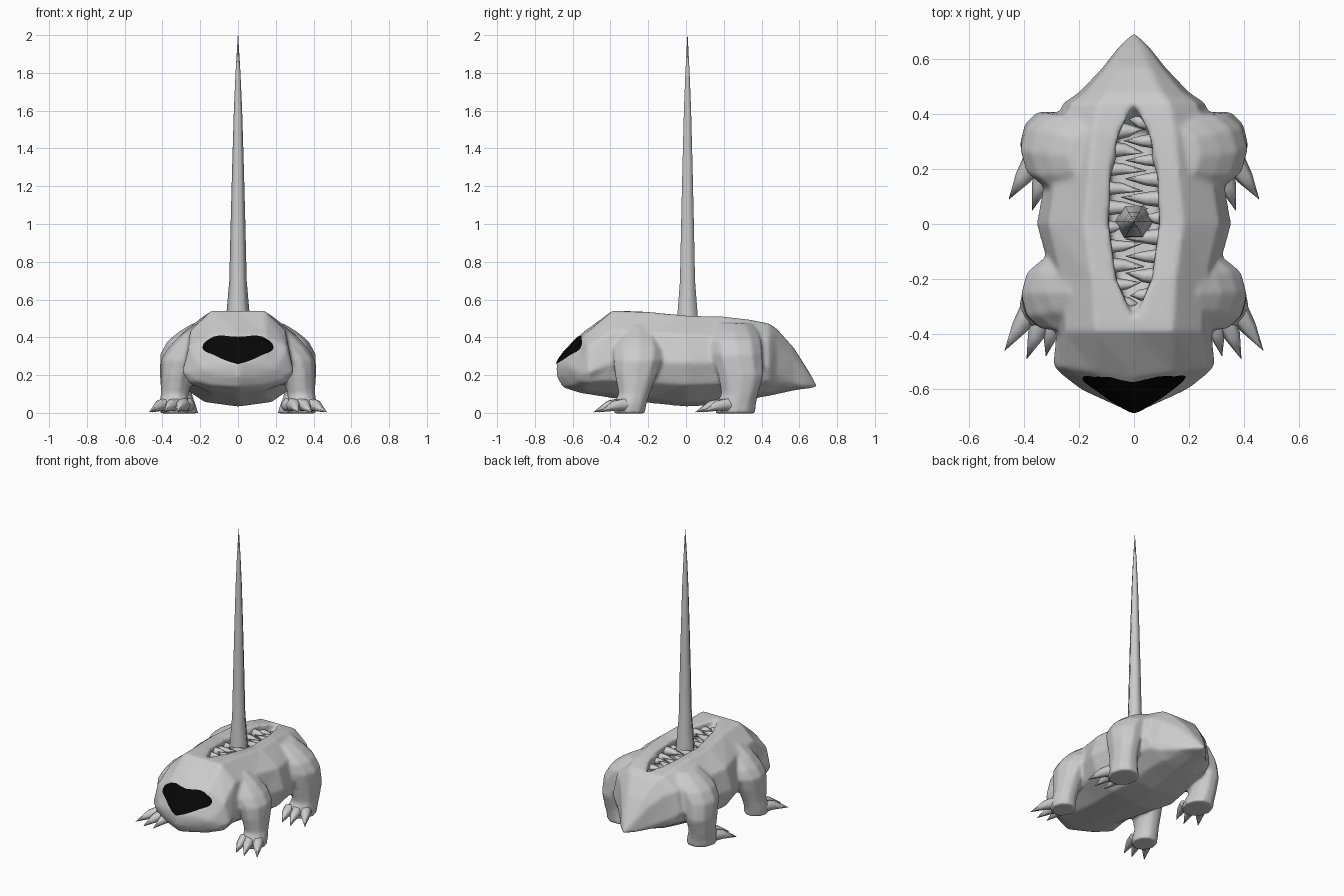
import bpy, bmesh, math, random
from mathutils import Vector
from mathutils.bvhtree import BVHTree

random.seed(4)
if "Cube" in bpy.data.objects:
    bpy.data.objects.remove(bpy.data.objects["Cube"])


def material(name, value):
    mat = bpy.data.materials.new(name)
    mat.use_nodes = True
    colour = (value, value, value, 1)
    mat.diffuse_color = colour
    mat.node_tree.nodes["Principled BSDF"].inputs["Base Color"].default_value = colour
    return mat


GREY = material("plain grey", 0.6)
BLACK = material("nose black", 0.002)


def finish(bm, name, mat, angle=70):
    bmesh.ops.remove_doubles(bm, verts=bm.verts, dist=0.0005)
    bmesh.ops.recalc_face_normals(bm, faces=bm.faces)
    mesh = bpy.data.meshes.new(name)
    bm.to_mesh(mesh)
    bm.free()
    mesh.materials.append(mat)
    obj = bpy.data.objects.new(name, mesh)
    bpy.context.collection.objects.link(obj)
    bpy.ops.object.select_all(action="DESELECT")
    obj.select_set(True)
    bpy.context.view_layer.objects.active = obj
    bpy.ops.object.shade_smooth_by_angle(angle=math.radians(angle))
    return obj


def loft(bm, rings, caps=True):
    """Skin a list of equally long point rings."""
    rows = [[bm.verts.new(p) for p in ring] for ring in rings]
    n = len(rows[0])
    for a, b in zip(rows, rows[1:]):
        for i in range(n):
            j = (i + 1) % n
            bm.faces.new((a[i], a[j], b[j], b[i]))
    if caps:
        bm.faces.new(rows[0])
        bm.faces.new(rows[-1])


def ellipse(cx, cy, z, rx, ry, sides):
    turns = [2 * math.pi * i / sides for i in range(sides)]
    return [(cx + rx * math.cos(t), cy + ry * math.sin(t), z) for t in turns]


def spike(bm, start, middle, tip, radius, sides=6):
    """Bent cone used for claws and teeth."""
    pts = [Vector(p) for p in (start, middle, tip)]
    along = (pts[2] - pts[0]).normalized()
    side = along.cross(Vector((0, 0, 1))).normalized()
    up = side.cross(along)
    rings = []
    for p, r in zip(pts, (radius, radius * 0.75, 0.001)):
        turns = [2 * math.pi * i / sides for i in range(sides)]
        rings.append([p + r * (side * math.cos(t) + up * math.sin(t)) for t in turns])
    loft(bm, rings)


# Body: y, half width, bottom, top, widest height, forward bow, lip half width
STATIONS = [
    (-0.690, 0.19, 0.235, 0.235, 0.5, 0.45, 0),
    (-0.685, 0.21, 0.19, 0.27, 0.5, 0.45, 0),
    (-0.655, 0.26, 0.135, 0.315, 0.4, 0.40, 0),
    (-0.56, 0.295, 0.105, 0.415, 0.35, 0.15, 0),
    (-0.39, 0.285, 0.078, 0.54, 0.4, 0, 0),
    (-0.35, 0.285, 0.073, 0.54, 0.42, 0, 0),
    (-0.20, 0.30, 0.053, 0.535, 0.45, 0, 0.065),
    (0.0, 0.355, 0.033, 0.516, 0.48, 0, 0.092),
    (0.20, 0.32, 0.043, 0.51, 0.48, 0, 0.085),
    (0.33, 0.30, 0.07, 0.495, 0.45, 0, 0.055),
    (0.44, 0.26, 0.09, 0.472, 0.4, 0, 0),
    (0.48, 0.20, 0.098, 0.445, 0.3, 0, 0),
    (0.57, 0.115, 0.118, 0.345, 0.2, 0, 0),
    (0.64, 0.06, 0.128, 0.235, 0.1, 0, 0),
    (0.70, 0, 0.135, 0.135, 0.5, 0, 0),
]


def body_ring(y, w, bottom, top, widest, bow, lip):
    h = top - bottom
    floor = top - (0.13 if lip else 0)
    half = [(0, bottom), (0.5 * w, bottom + 0.05 * h),
            (0.88 * w, bottom + widest * 0.5 * h), (w, bottom + widest * h),
            (0.88 * w, top - 0.22 * h), (0.5 * w, top),
            (lip, top - 0.1 * lip), (lip, floor), (0, floor)]
    full = half + [(-x, z) for x, z in half[-2:0:-1]]
    return [(x, y + bow * abs(x), z) for x, z in full]


# Legs: rings of height, centre x, centre y, radius x, radius y
FRONT_LEG = [(-0.003, 0.335, -0.30, 0.08, 0.085), (0.05, 0.34, -0.295, 0.078, 0.09),
             (0.10, 0.335, -0.275, 0.075, 0.085), (0.20, 0.325, -0.265, 0.085, 0.115),
             (0.28, 0.30, -0.255, 0.11, 0.135), (0.34, 0.25, -0.25, 0.125, 0.14),
             (0.40, 0.19, -0.25, 0.13, 0.12), (0.46, 0.14, -0.25, 0.10, 0.09)]
HIND_LEG = [(-0.003, 0.305, 0.26, 0.098, 0.11), (0.05, 0.315, 0.265, 0.09, 0.11),
            (0.10, 0.325, 0.285, 0.082, 0.10), (0.20, 0.325, 0.29, 0.09, 0.125),
            (0.31, 0.295, 0.27, 0.118, 0.14), (0.38, 0.25, 0.26, 0.125, 0.145),
            (0.43, 0.19, 0.255, 0.125, 0.13), (0.475, 0.15, 0.25, 0.09, 0.10)]

# Body and legs are fused into one soft skin
bm = bmesh.new()
loft(bm, [body_ring(*s) for s in STATIONS], caps=False)
for s in (1, -1):
    for rings in (FRONT_LEG, HIND_LEG):
        loft(bm, [ellipse(s * cx, cy, z, rx, ry, 10) for z, cx, cy, rx, ry in rings])
body = finish(bm, "body_and_legs", GREY)
fuse = body.modifiers.new("fuse", "REMESH")
fuse.mode = "VOXEL"
fuse.voxel_size = 0.01
fuse.use_smooth_shade = True
soften = body.modifiers.new("soften", "SMOOTH")
soften.factor = 0.5
soften.iterations = 10

# Nose patch laid on the snout
bpy.context.view_layer.update()
tree = BVHTree.FromObject(body, bpy.context.evaluated_depsgraph_get())
OUTLINE = [(0, 0.258, 0.403), (0.05, 0.272, 0.406), (0.09, 0.288, 0.411),
           (0.13, 0.308, 0.404), (0.165, 0.321, 0.383), (0.18, 0.33, 0.37),
           (0.187, 0.342, 0.354)]
points = [(-x, a, b) for x, a, b in OUTLINE[:0:-1]] + OUTLINE
columns = [Vector(a).lerp(Vector(b), t / 3)
           for a, b in zip(points, points[1:]) for t in range(3)] + [points[-1]]
bm = bmesh.new()
grid = []
for x, low, high in columns:
    column = []
    for k in range(11):
        z = low + (high - low) * k / 10
        point = tree.ray_cast(Vector((x, -2, z)), Vector((0, 1, 0)))[0]
        column.append(bm.verts.new(point - Vector((0, 0.006, 0))))
    grid.append(column)
for a, b in zip(grid, grid[1:]):
    for k in range(10):
        bm.faces.new((a[k], b[k], b[k + 1], a[k + 1]))
finish(bm, "nose_patch", BLACK)

# Claws: base x, base y, tip x, tip y
FRONT_CLAWS = [(0.38, -0.32, 0.47, -0.46), (0.335, -0.35, 0.39, -0.49),
               (0.29, -0.34, 0.32, -0.48)]
HIND_CLAWS = [(0.37, 0.22, 0.455, 0.09), (0.325, 0.19, 0.37, 0.05),
              (0.265, 0.19, 0.30, 0.06)]
for side_name, s in (("left", 1), ("right", -1)):
    for leg_name, claws in (("front", FRONT_CLAWS), ("hind", HIND_CLAWS)):
        bm = bmesh.new()
        for x0, y0, x1, y1 in claws:
            middle = (s * (0.6 * x0 + 0.4 * x1), 0.6 * y0 + 0.4 * y1, 0.038)
            spike(bm, (s * x0, y0, 0.042), middle, (s * x1, y1, 0.004), 0.04)
        finish(bm, f"{leg_name}_claws_{side_name}", GREY)


# Teeth along both lips, interleaved from side to side
def lip_at(y):
    for a, b in zip(STATIONS, STATIONS[1:]):
        if a[0] <= y <= b[0]:
            t = (y - a[0]) / (b[0] - a[0])
            return a[6] + t * (b[6] - a[6]), a[3] + t * (b[3] - a[3])


for side_name, s in (("left", 1), ("right", -1)):
    bm = bmesh.new()
    for i in range(10):
        y = -0.29 + i * 0.07 + (0.032 if s > 0 else 0)
        lip, top = lip_at(y)
        z = top - random.uniform(0.045, 0.07)
        length = lip * random.uniform(1.35, 1.65)
        if abs(y - 0.01) < 0.05:
            length = lip * 0.6
        spike(bm, (s * (lip + 0.01), y, z), (s * (lip - 0.35 * length), y, z + 0.004),
              (s * (lip - length), y + random.uniform(-0.012, 0.012), z + 0.015),
              random.uniform(0.024, 0.033))
    finish(bm, f"teeth_{side_name}", GREY)

# Tall tongue rising from the mouth
TONGUE = [(0.37, 0.07), (0.45, 0.066), (0.53, 0.061), (0.70, 0.046), (1.0, 0.039),
          (1.3, 0.031), (1.6, 0.022), (1.8, 0.013), (2.0, 0.001)]
bm = bmesh.new()
loft(bm, [ellipse(0, 0.008, z, r, r, 6) for z, r in TONGUE])
finish(bm, "tongue", GREY)
